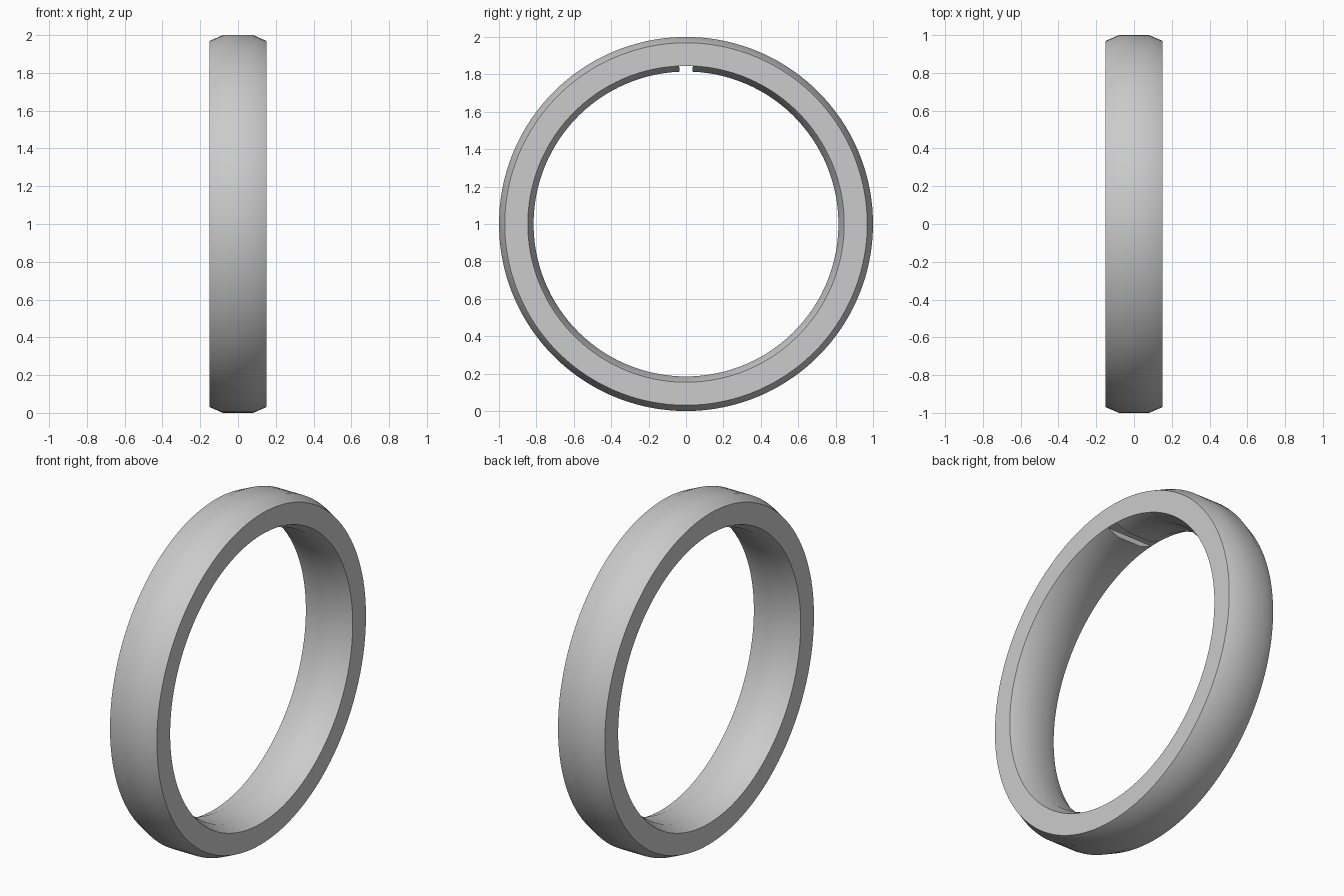
import bpy, bmesh
from math import sin, cos, pi, radians

cube = bpy.data.objects.get("Cube")
if cube:
    bpy.data.objects.remove(cube, do_unlink=True)

SEGMENTS = 120
HALF_WIDTH, CROWN = 0.152, 0.08       # band half width, half width of the flat crown
OUTER, OUTER_EDGE = 1.0, 0.969
INNER, INNER_EDGE = 0.815, 0.846
NOTCH = 0.043                         # half angle of the notch at the top


def profile(inner):
    """Cross-section of the band as (x, radius) points."""
    half = [(HALF_WIDTH, INNER_EDGE), (HALF_WIDTH, OUTER_EDGE), (CROWN, OUTER)]
    left = [(CROWN, inner)] + half
    return left + [(-x, r) for x, r in reversed(left)]


# Sections run round the ring from one side of the notch to the other,
# then cross the notch with a raised inner surface
sweep = 2 * pi - 2 * NOTCH
sections = [(NOTCH + sweep * i / SEGMENTS, INNER) for i in range(SEGMENTS + 1)]
sections += [(a, INNER_EDGE) for a in (-NOTCH, 0, NOTCH)]

bm = bmesh.new()
loops = []
for angle, inner in sections:
    loops.append([bm.verts.new((x, r * sin(angle), 1 + r * cos(angle)))
                  for x, r in profile(inner)])
for a, b in zip(loops, loops[1:] + loops[:1]):
    for i in range(len(a)):
        j = (i + 1) % len(a)
        bm.faces.new((a[i], a[j], b[j], b[i]))

# Weld the doubled sections, which leaves only the notch walls between them
bmesh.ops.remove_doubles(bm, verts=bm.verts, dist=0.0001)
bmesh.ops.recalc_face_normals(bm, faces=bm.faces)
mesh = bpy.data.meshes.new("ring_band")
bm.to_mesh(mesh)
bm.free()
ring = bpy.data.objects.new("ring_band", mesh)
bpy.context.collection.objects.link(ring)

# Plain grey metal
grey = bpy.data.materials.new("light_grey")
grey.use_nodes = True
colour = (0.6, 0.6, 0.6, 1)
grey.diffuse_color = colour
grey.node_tree.nodes["Principled BSDF"].inputs["Base Color"].default_value = colour
mesh.materials.append(grey)

# Soft crown, crisp rims and notch
bpy.ops.object.select_all(action='DESELECT')
ring.select_set(True)
bpy.context.view_layer.objects.active = ring
bpy.ops.object.shade_smooth_by_angle(angle=radians(30))
